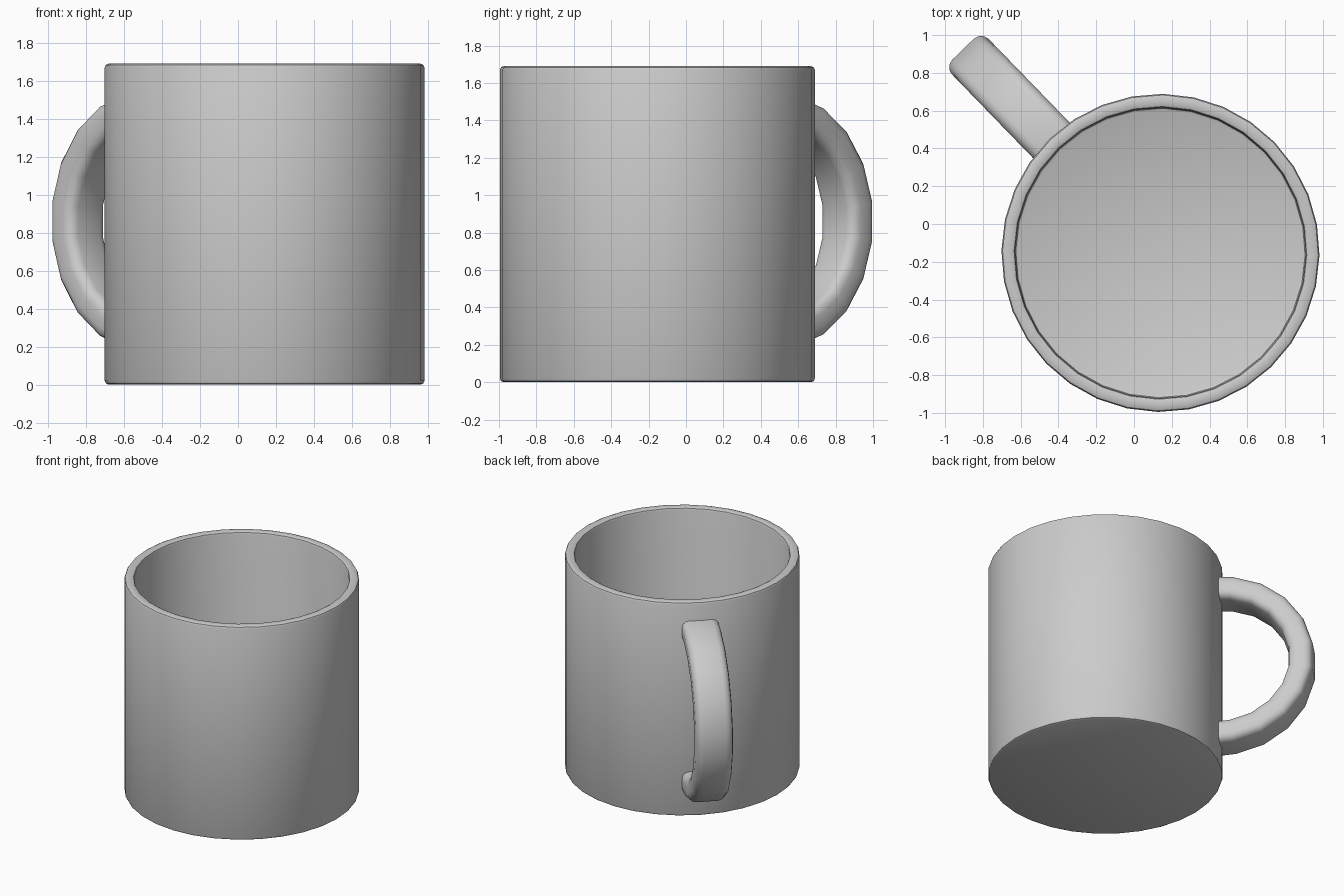
import bpy, bmesh, math
from mathutils import Vector

if "Cube" in bpy.data.objects:
    bpy.data.objects.remove(bpy.data.objects["Cube"])

TURN = math.radians(-0.9)          # slight turn of the whole mug
CENTRE = Vector((0.14, -0.153, 0))


def finish(bm, name, turn, angle):
    bmesh.ops.recalc_face_normals(bm, faces=bm.faces)
    mesh = bpy.data.meshes.new(name)
    bm.to_mesh(mesh)
    bm.free()
    ob = bpy.data.objects.new(name, mesh)
    bpy.context.collection.objects.link(ob)
    ob.location = CENTRE
    ob.rotation_euler.z = turn
    bpy.ops.object.select_all(action='DESELECT')
    ob.select_set(True)
    bpy.context.view_layer.objects.active = ob
    bpy.ops.object.shade_smooth_by_angle(angle=math.radians(angle))
    return ob


def bridge(bm, a, b):
    for i in range(len(a)):
        j = (i + 1) % len(a)
        bm.faces.new((a[i], a[j], b[j], b[i]))


def loft(rings):
    """Skin a list of closed rings and cap both ends."""
    bm = bmesh.new()
    loops = [[bm.verts.new(p) for p in ring] for ring in rings]
    for a, b in zip(loops, loops[1:]):
        bridge(bm, a, b)
    bm.faces.new(loops[0])
    bm.faces.new(loops[-1])
    return bm


# Cup: outer wall, softened rim, inner wall and floor, turned with 32 sides
profile = [(0.822, 0), (0.836, 0.006), (0.842, 0.02),
           (0.842, 1.67), (0.836, 1.684), (0.822, 1.69),
           (0.788, 1.69), (0.775, 1.684), (0.77, 1.67),
           (0.77, 0.10), (0.766, 0.086), (0.755, 0.08)]
SIDES = 32
rings = [[(r * math.cos(2 * math.pi * i / SIDES),
           r * math.sin(2 * math.pi * i / SIDES), z) for i in range(SIDES)]
         for r, z in profile]
finish(loft(rings), "cup", TURN, 40)

# Handle: rounded rectangle swept along a half circle
HALF_W, HALF_T, ROUND = 0.135, 0.088, 0.055
section = []
for k, (sx, sy) in enumerate([(1, 1), (-1, 1), (-1, -1), (1, -1)]):
    for s in range(4):
        a = math.radians(90 * k + 30 * s)
        section.append((sx * (HALF_W - ROUND) + ROUND * math.cos(a),
                        sy * (HALF_T - ROUND) + ROUND * math.sin(a)))
rings = []
for deg in [-90] + list(range(-81, 82, 18)) + [90]:
    a = math.radians(deg)
    rings.append([(0.825 + (0.597 + t) * math.cos(a), w,
                   0.86 + (0.597 + t) * math.sin(a)) for w, t in section])
finish(loft(rings), "handle", TURN + math.radians(135), 40)
